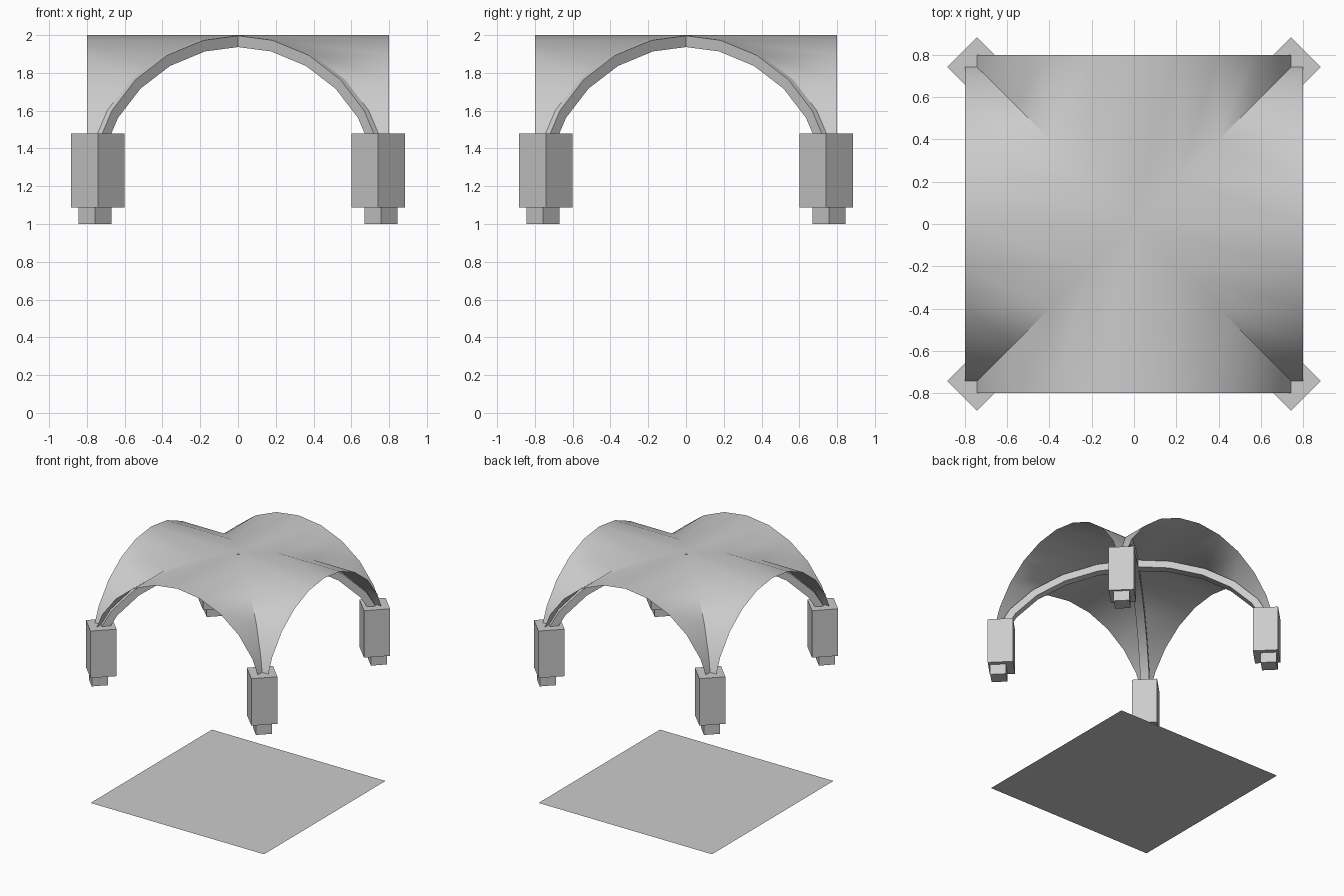
import bpy, bmesh
from math import sin, cos, radians, sqrt, pi
from mathutils import Matrix, Vector

if "Cube" in bpy.data.objects:
    bpy.data.objects.remove(bpy.data.objects["Cube"])

HALF, R, SPRING_Z, CENTRE_Z = 0.8, 0.8, 1.48, 1.2
RIB_W, RIB_D = 0.07, 0.06

# Half arch profile (crown to springing) on a 24-sided circle, cut at the capital top
half_arch = [(R * sin(radians(a)), CENTRE_Z + R * cos(radians(a))) for a in range(0, 61, 15)]
half_arch.append((0.743, SPRING_Z))
arch = [(-x, z) for x, z in reversed(half_arch[1:])] + half_arch


def finish(bm, name):
    bmesh.ops.remove_doubles(bm, verts=bm.verts, dist=1e-5)
    bmesh.ops.recalc_face_normals(bm, faces=bm.faces)
    mesh = bpy.data.meshes.new(name)
    bm.to_mesh(mesh)
    bm.free()
    ob = bpy.data.objects.new(name, mesh)
    bpy.context.collection.objects.link(ob)
    return ob


def smooth(ob, degrees):
    bpy.ops.object.select_all(action='DESELECT')
    ob.select_set(True)
    bpy.context.view_layer.objects.active = ob
    bpy.ops.object.shade_smooth_by_angle(angle=radians(degrees))


# Groin vault: four barrel webs meeting along the diagonals
bm = bmesh.new()
for k in range(4):
    turn = Matrix.Rotation(k * pi / 2, 3, 'Z')
    for (x0, z0), (x1, z1) in zip(arch, arch[1:]):
        pts = [(x0, -HALF, z0), (x1, -HALF, z1), (x1, -abs(x1), z1), (x0, -abs(x0), z0)]
        bm.faces.new([bm.verts.new(turn @ Vector(p)) for p in pts])
vault = finish(bm, "vault_webs")
for f in vault.data.polygons:
    if f.normal.z < 0:
        f.flip()
smooth(vault, 40)

# Diagonal ribs: rectangular section following the groins
for k in range(2):
    bm = bmesh.new()
    turn = Matrix.Rotation(pi / 4 + k * pi / 2, 3, 'Z')
    rings = []
    for i, (x, z) in enumerate(arch):
        d = x * sqrt(2)
        n = Vector((d / (2 * R * R), (z - CENTRE_Z) / (R * R))).normalized() * RIB_D
        if i in (0, len(arch) - 1):
            n = Vector((0.068 if d > 0 else -0.068, 0))
        w = RIB_W / 2
        section = [(d, -w, z), (d, w, z), (d - n.x, w, z - n.y), (d - n.x, -w, z - n.y)]
        rings.append([bm.verts.new(turn @ Vector(p)) for p in section])
    for a, b in zip(rings, rings[1:]):
        for j in range(4):
            m = (j + 1) % 4
            bm.faces.new((a[j], a[m], b[m], b[j]))
    bm.faces.new(rings[0])
    bm.faces.new(rings[-1])
    smooth(finish(bm, "diagonal_rib_%d" % (k + 1)), 30)


# Corner supports: square blocks turned 45 degrees
def block(name, x, y, z0, z1, side):
    bm = bmesh.new()
    bmesh.ops.create_cube(bm, size=1, matrix=Matrix.Translation((x, y, (z0 + z1) / 2))
                          @ Matrix.Rotation(pi / 4, 4, 'Z')
                          @ Matrix.Diagonal((side, side, z1 - z0, 1)))
    finish(bm, name)


for sx in (-1, 1):
    for sy in (-1, 1):
        tag = ("front" if sy < 0 else "back") + ("_left" if sx < 0 else "_right")
        block("capital_" + tag, sx * 0.742, sy * 0.742, 1.088, SPRING_Z, 0.2)
        block("corbel_" + tag, sx * 0.757, sy * 0.757, 1.0, 1.088, 0.124)

# Floor sheet
bm = bmesh.new()
bmesh.ops.create_grid(bm, x_segments=1, y_segments=1, size=HALF)
finish(bm, "floor")
